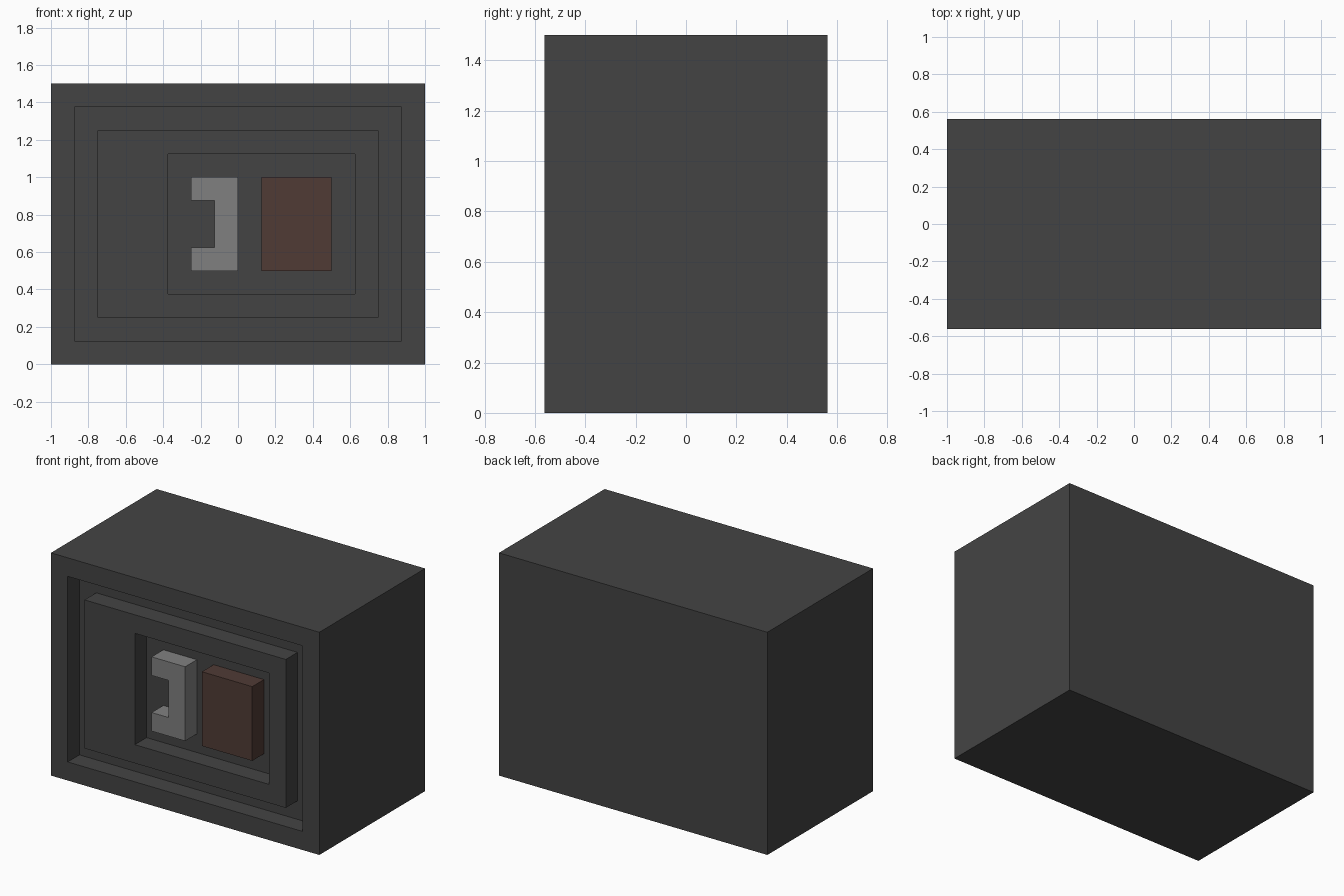
import bpy
import bmesh

if "Cube" in bpy.data.objects:
    bpy.data.objects.remove(bpy.data.objects["Cube"], do_unlink=True)

U = 0.125              # design unit: the safe is 16 x 9 x 12 units
FRONT = -4.5 * U       # front plane
FLOOR = FRONT + U      # floor of the recess
BACK = 4.5 * U


def material(name, rgb):
    def linear(c):
        c /= 255
        return c / 12.92 if c <= 0.04045 else ((c + 0.055) / 1.055) ** 2.4
    colour = (*[linear(c) for c in rgb], 1)
    mat = bpy.data.materials.new(name)
    mat.use_nodes = True
    mat.diffuse_color = colour
    bsdf = next(n for n in mat.node_tree.nodes if n.type == 'BSDF_PRINCIPLED')
    bsdf.inputs["Base Color"].default_value = colour
    return mat


def rect(x0, x1, z0, z1):
    return [(x0, z0), (x1, z0), (x1, z1), (x0, z1)]


def slab(name, outline, y_front, y_back, mat, pocket=None, through=False):
    """Extrude an (x, z) outline in units along y, with an optional
    rectangular pocket one unit deep in the front."""
    bm = bmesh.new()
    front = bm.faces.new([bm.verts.new((x * U, y_front, z * U)) for x, z in outline])
    # Back and side walls
    back = bmesh.ops.extrude_face_region(bm, geom=[front], use_keep_orig=True)["geom"]
    for v in (g for g in back if isinstance(g, bmesh.types.BMVert)):
        v.co.y = y_back
    if pocket:
        # Rim of the pocket, then its walls and floor
        rim = bmesh.ops.extrude_discrete_faces(bm, faces=[front])["faces"][0]
        for v in rim.verts:
            right = v.co.x > sum(p[0] for p in outline) / len(outline) * U
            top = v.co.z > sum(p[1] for p in outline) / len(outline) * U
            v.co.x = pocket[1 if right else 0] * U
            v.co.z = pocket[3 if top else 2] * U
        bottom = bmesh.ops.extrude_discrete_faces(bm, faces=[rim])["faces"][0]
        for v in bottom.verts:
            v.co.y = y_back if through else y_front + U
        if through:
            # Open frame that sits on the surface behind it
            hidden = [f for f in bm.faces if all(abs(v.co.y - y_back) < 1e-5 for v in f.verts)]
            bmesh.ops.delete(bm, geom=hidden, context='FACES')
    bmesh.ops.recalc_face_normals(bm, faces=bm.faces)
    mesh = bpy.data.meshes.new(name)
    bm.to_mesh(mesh)
    bm.free()
    mesh.materials.append(mat)
    obj = bpy.data.objects.new(name, mesh)
    bpy.context.collection.objects.link(obj)
    return obj


dark_grey = material("dark grey steel", (68, 68, 68))
light_grey = material("light grey metal", (128, 128, 128))
brown = material("brown keypad", (80, 59, 53))

# Safe body with a recessed front
slab("body", rect(-8, 8, 0, 12), FRONT, BACK, dark_grey, pocket=(-7, 7, 1, 11))

# Raised door with an off-centre opening
slab("door", rect(-6, 6, 2, 10), FRONT, FLOOR, dark_grey, pocket=(-3, 5, 3, 9), through=True)

# Bracket-shaped handle, open towards the model's right
slab("handle", [(-2, 4), (0, 4), (0, 8), (-2, 8), (-2, 7), (-1, 7), (-1, 5), (-2, 5)],
     FRONT, FLOOR, light_grey)

# Keypad block
slab("keypad", rect(1, 4, 4, 8), FRONT, FLOOR, brown)
